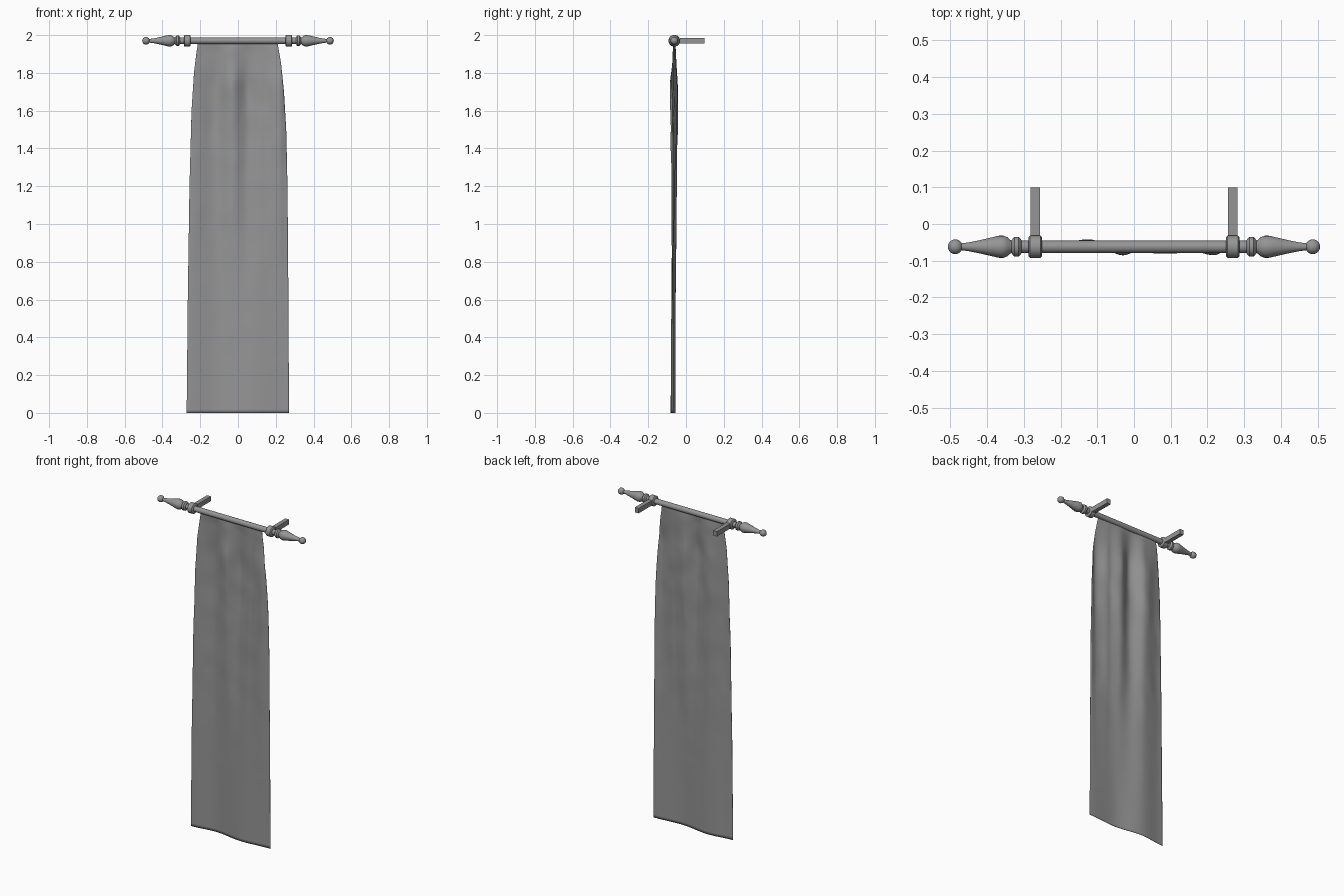
import bpy, bmesh, math
from mathutils import noise, Vector

if "Cube" in bpy.data.objects:
    bpy.data.objects.remove(bpy.data.objects["Cube"])

ROD_Y, ROD_Z = -0.062, 1.97

# Dark grey for every part
grey = bpy.data.materials.new("dark_grey")
grey.diffuse_color = (0.3, 0.3, 0.3, 1)
grey.use_nodes = True
grey.node_tree.nodes["Principled BSDF"].inputs["Base Color"].default_value = grey.diffuse_color


def add_object(name, bm, angle=40):
    bmesh.ops.recalc_face_normals(bm, faces=bm.faces)
    me = bpy.data.meshes.new(name)
    bm.to_mesh(me)
    bm.free()
    me.materials.append(grey)
    ob = bpy.data.objects.new(name, me)
    bpy.context.collection.objects.link(ob)
    bpy.ops.object.select_all(action='DESELECT')
    ob.select_set(True)
    bpy.context.view_layer.objects.active = ob
    bpy.ops.object.shade_smooth_by_angle(angle=math.radians(angle))
    return ob


def lathe(name, profile, side=1, segs=24):
    """Revolve (x, radius) points around the rod axis, closing both ends."""
    bm = bmesh.new()
    rings = []
    for x, r in profile:
        rings.append([bm.verts.new((side * x,
                                    ROD_Y + r * math.cos(2 * math.pi * i / segs),
                                    ROD_Z + r * math.sin(2 * math.pi * i / segs)))
                      for i in range(segs)])
    for a, b in zip(rings, rings[1:]):
        for i in range(segs):
            j = (i + 1) % segs
            bm.faces.new((a[i], a[j], b[j], b[i]))
    bm.faces.new(rings[0])
    bm.faces.new(rings[-1])
    return add_object(name, bm)


def curve(points, t):
    """Smooth interpolation through (position, value) points."""
    if t <= points[0][0]:
        return points[0][1]
    for (a, va), (b, vb) in zip(points, points[1:]):
        if t <= b:
            f = (t - a) / (b - a)
            return va + (vb - va) * f * f * (3 - 2 * f)
    return points[-1][1]


def linear(points, t):
    """Straight-line interpolation through (position, value) points."""
    for (a, va), (b, vb) in zip(points, points[1:]):
        if t <= b:
            return va + (vb - va) * (t - a) / (b - a)
    return points[-1][1]


# Rod
lathe("rod", [(-0.32, 0.0165), (0.32, 0.0165)])

# Finials and wall brackets, mirrored
finial = [(0.306, 0.0165), (0.309, 0.022), (0.314, 0.027), (0.326, 0.027),
          (0.331, 0.021), (0.334, 0.017), (0.338, 0.019), (0.345, 0.026),
          (0.356, 0.030), (0.368, 0.030), (0.39, 0.025), (0.42, 0.018),
          (0.45, 0.012), (0.473, 0.009)]
ring = [(0.251, 0.026), (0.255, 0.031), (0.283, 0.031), (0.287, 0.026)]
ball = [(0.487 - 0.02 * math.cos(math.pi * k / 12),
         max(0.0005, 0.02 * math.sin(math.pi * k / 12))) for k in range(13)]
for side, label in ((-1, "left"), (1, "right")):
    lathe(label + "_finial", finial, side)
    lathe(label + "_finial_ball", ball, side)
    lathe(label + "_bracket_ring", ring, side)
    bm = bmesh.new()
    bmesh.ops.create_cube(bm, size=1)
    for v in bm.verts:
        v.co = (side * 0.269 + v.co.x * 0.026, 0.034 + v.co.y * 0.13,
                ROD_Z + v.co.z * 0.03)
    add_object(label + "_bracket_arm", bm)

# Hanging cloth: outline and fold shapes
left_edge = [(0, -0.272), (0.6, -0.266), (1.2, -0.257), (1.6, -0.246),
             (1.8, -0.233), (1.9, -0.221), (1.985, -0.208)]
right_edge = [(0, 0.27), (0.6, 0.267), (1.2, 0.262), (1.5, 0.255),
              (1.7, 0.243), (1.85, 0.228), (1.985, 0.205)]
upper_fold = [(-0.25, -0.068), (-0.12, -0.042), (-0.03, -0.083),
              (0.055, -0.042), (0.13, -0.062), (0.22, -0.083), (0.26, -0.068)]
lower_fold = [(-0.27, -0.074), (-0.11, -0.057), (0.08, -0.08), (0.27, -0.067)]
upper_weight = [(0, 0), (0.6, 0.12), (1.1, 0.45), (1.65, 0.85), (1.985, 1)]
depth_weight = [(1.72, 1), (1.9, 0.4), (1.975, 0.08)]

bm = bmesh.new()
NX, NZ = 64, 110
grid = []
for k in range(NZ + 1):
    z = 1.982 * k / NZ
    xl, xr = linear(left_edge, z), linear(right_edge, z)
    w, d = curve(upper_weight, z), curve(depth_weight, z)
    row = []
    for i in range(NX + 1):
        x = xl + (xr - xl) * i / NX
        y = curve(lower_fold, x) * (1 - w) + curve(upper_fold, x) * w
        y += 0.006 * w * noise.noise(Vector((x * 14, 3.7, z * 7)))
        row.append(bm.verts.new((x, ROD_Y + (y - ROD_Y) * d, z)))
    grid.append(row)
for a, b in zip(grid, grid[1:]):
    for i in range(NX):
        bm.faces.new((a[i], a[i + 1], b[i + 1], b[i]))
cloth = add_object("hanging_cloth", bm)
thick = cloth.modifiers.new("thickness", 'SOLIDIFY')
thick.thickness = 0.002
thick.offset = 0
